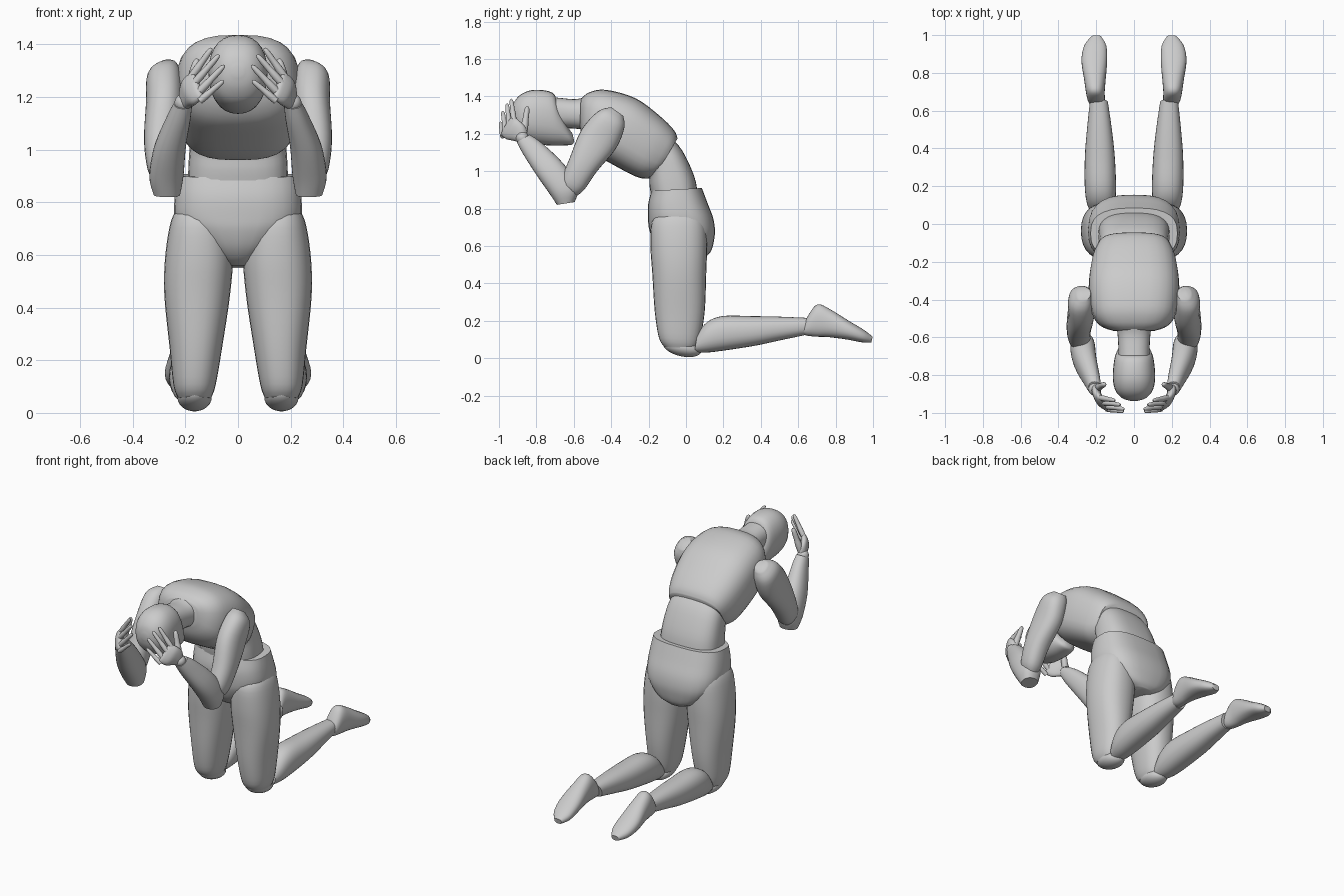
import bpy, bmesh
from math import sin, cos, pi, radians, copysign
from mathutils import Vector as V, Matrix


def finish(name, bm, mirror=False, angle=50):
    bmesh.ops.recalc_face_normals(bm, faces=bm.faces)
    me = bpy.data.meshes.new(name)
    bm.to_mesh(me)
    bm.free()
    me.shade_smooth()
    me.set_sharp_from_angle(angle=radians(angle))
    ob = bpy.data.objects.new(name, me)
    bpy.context.collection.objects.link(ob)
    if mirror:
        ob.modifiers.new("Mirror", 'MIRROR')
    return ob


def spline(a, b, c, d, t):
    return 0.5 * (2 * b + (c - a) * t + (2 * a - 5 * b + 4 * c - d) * t * t
                  + (3 * b - a - 3 * c + d) * t ** 3)


def loft(bm, rings, n=2.3, seg=28, sub=4):
    """Skin superellipse rings (centre, side vector, depth vector, taper)."""
    fine = []
    for i in range(len(rings) - 1):
        q = [rings[max(0, min(len(rings) - 1, i + k))] for k in (-1, 0, 1, 2)]
        fine += [tuple(spline(*(r[j] for r in q), s / sub) for j in range(4))
                 for s in range(sub)]
    fine.append(rings[-1])
    loops = []
    for c, u, v, tp in fine:
        loop = []
        for k in range(seg):
            a = 2 * pi * k / seg
            px = copysign(abs(cos(a)) ** (2 / n), cos(a))
            py = copysign(abs(sin(a)) ** (2 / n), sin(a))
            loop.append(bm.verts.new(c + u * px * (1 + tp * py) + v * py))
        loops.append(loop)
    for a, b in zip(loops, loops[1:]):
        for k in range(seg):
            bm.faces.new((a[k], a[(k + 1) % seg], b[(k + 1) % seg], b[k]))
    bm.faces.new(loops[0])
    bm.faces.new(loops[-1])


def body(name, rows, mirror=False, n=2.3):
    """Rows: x, half width, back y, back z, front y, front z, [taper]."""
    rings = []
    for r in rows:
        x, w, by, bz, fy, fz = r[:6]
        b, f = V((x, by, bz)), V((x, fy, fz))
        rings.append(((b + f) / 2, V((w, 0, 0)), (b - f) / 2, r[6] if len(r) > 6 else 0.0))
    bm = bmesh.new()
    loft(bm, rings, n)
    return finish(name, bm, mirror)


def ball(name, loc, size, tilt=0):
    bm = bmesh.new()
    m = Matrix.Translation(loc) @ Matrix.Rotation(tilt, 4, 'X') @ Matrix.Diagonal((*size, 1))
    bmesh.ops.create_uvsphere(bm, u_segments=24, v_segments=14, radius=1, matrix=m)
    return finish(name, bm, True)


# Trunk
body("pelvis", [
    (0, .23, .085, .91, -.185, .895), (0, .24, .115, .83, -.203, .82),
    (0, .242, .145, .75, -.203, .74), (0, .22, .155, .68, -.197, .69, .08),
    (0, .17, .148, .62, -.175, .63, .22), (0, .115, .135, .575, -.14, .585, .32),
    (0, .06, .115, .55, -.10, .56, .3)], n=2.7)
body("waist", [
    (0, .19, .065, .86, -.18, .84), (0, .188, .045, .97, -.195, .92),
    (0, .18, -.02, 1.11, -.20, .98), (0, .17, -.09, 1.19, -.24, 1.0)], n=2.8)
body("chest", [
    (0, .18, -.045, 1.175, -.165, .975), (0, .20, -.065, 1.22, -.205, .96),
    (0, .225, -.14, 1.295, -.27, .972), (0, .24, -.27, 1.39, -.40, 1.04),
    (0, .225, -.43, 1.435, -.50, 1.10), (0, .18, -.52, 1.42, -.55, 1.17),
    (0, .11, -.562, 1.385, -.568, 1.24)], n=2.8)
body("neck", [
    (0, .10, -.50, 1.41, -.50, 1.21), (0, .088, -.58, 1.386, -.57, 1.225),
    (0, .083, -.66, 1.39, -.64, 1.23), (0, .083, -.74, 1.40, -.72, 1.23)])

# Head bowed forward, crown toward the front
body("head", [
    (0, .03, -.607, 1.20, -.597, 1.16), (0, .062, -.645, 1.26, -.61, 1.142),
    (0, .09, -.685, 1.36, -.66, 1.137), (0, .105, -.715, 1.42, -.73, 1.137),
    (0, .112, -.81, 1.435, -.82, 1.15), (0, .098, -.88, 1.412, -.885, 1.18),
    (0, .062, -.922, 1.365, -.922, 1.23), (0, .02, -.936, 1.315, -.936, 1.28)])

# Arms
body("upper_arm", [
    (.265, .035, -.335, 1.295, -.40, 1.342), (.28, .065, -.33, 1.23, -.47, 1.32),
    (.28, .07, -.375, 1.12, -.56, 1.22), (.292, .065, -.475, 1.0, -.622, 1.07),
    (.288, .056, -.545, .90, -.665, .96), (.28, .035, -.59, .865, -.67, .90)], True)
body("forearm", [
    (.27, .05, -.595, .835, -.69, .82), (.272, .065, -.575, .92, -.73, .88),
    (.258, .06, -.655, 1.04, -.80, .98), (.225, .045, -.77, 1.15, -.87, 1.09),
    (.208, .034, -.835, 1.195, -.905, 1.155)], True)
ball("wrist", (.207, -.875, 1.178), (.034, .034, .034))

# Hands: palm plus tapered fingers
along = V((-.66, -.2, .73)).normalized()
across = V((-.27, -.53, -.80)).normalized()
thick = along.cross(across).normalized()
bm = bmesh.new()
loft(bm, [(V(c), across * w, thick * t, 0.0) for c, w, t in [
    ((.208, -.872, 1.175), .03, .024), ((.200, -.89, 1.20), .048, .028),
    ((.185, -.925, 1.22), .062, .026), ((.160, -.95, 1.24), .062, .018),
    ((.150, -.953, 1.25), .055, .010)]], seg=20)
fingers = [((.178, -.92, 1.275), (.10, -.935, 1.385), .013),
           ((.168, -.945, 1.25), (.072, -.957, 1.36), .013),
           ((.152, -.965, 1.215), (.052, -.98, 1.32), .013),
           ((.145, -.98, 1.185), (.055, -.993, 1.262), .012),
           ((.195, -.868, 1.205), (.155, -.848, 1.345), .017)]
for p, q, r in fingers:
    p, q = V(p), V(q)
    d = (q - p).normalized()
    s = d.cross(thick).normalized()
    loft(bm, [(p.lerp(q, t), s * r * k, d.cross(s) * r * k, 0.0) for t, k in
              [(0, 1.1), (.3, 1.15), (.5, .95), (.75, .9), (.93, .7), (1, .3)]],
         n=2, seg=12, sub=2)
finish("hand", bm, True)

# Legs
body("thigh", [
    (.15, .07, .05, .79, -.13, .79), (.147, .107, .10, .73, -.182, .73),
    (.148, .128, .112, .60, -.19, .60), (.155, .125, .108, .45, -.18, .45),
    (.16, .10, .10, .25, -.167, .25), (.165, .08, .075, .10, -.145, .11),
    (.165, .062, .05, .05, -.115, .06)], True)
ball("knee", (.165, -.02, .058), (.065, .105, .048), -.22)
body("shin", [
    (.17, .055, .06, .13, .045, .03), (.175, .075, .115, .195, .11, .03),
    (.178, .083, .20, .226, .21, .042), (.181, .079, .35, .225, .37, .067),
    (.183, .066, .50, .222, .50, .095), (.186, .048, .66, .215, .63, .122)], True)
body("foot", [
    (.195, .03, .622, .165, .618, .13), (.20, .045, .66, .24, .65, .12),
    (.205, .05, .705, .288, .70, .115), (.207, .057, .77, .262, .76, .113),
    (.21, .068, .87, .20, .86, .10), (.205, .058, .95, .152, .94, .085),
    (.20, .025, .998, .115, .99, .083)], True)
